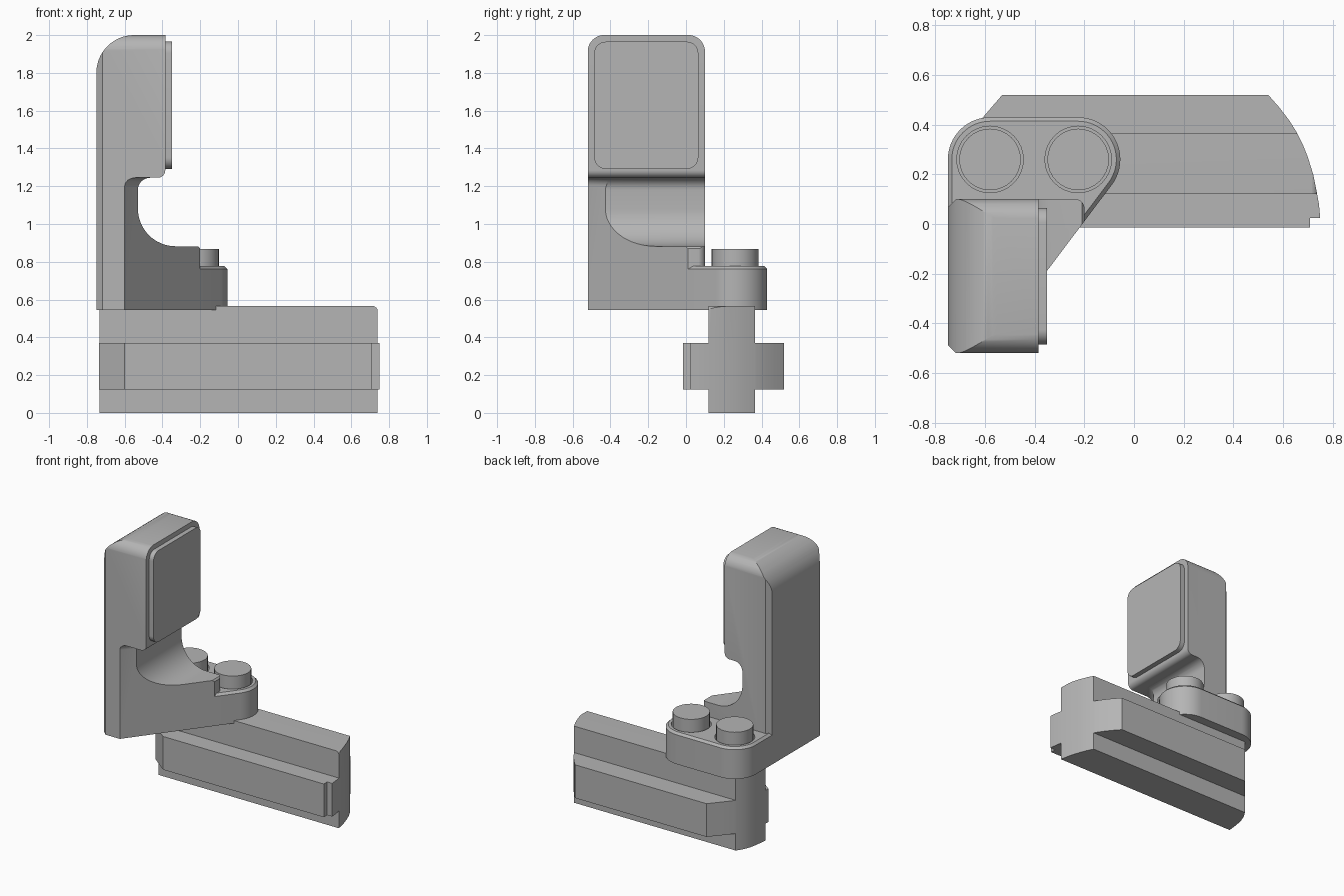
import bpy, bmesh, math
from mathutils import Vector

cube = bpy.data.objects.get("Cube")
if cube:
    bpy.data.objects.remove(cube, do_unlink=True)

grey = bpy.data.materials.new("plain grey")
grey.use_nodes = True
colour = (0.46, 0.46, 0.46, 1)
grey.diffuse_color = colour
grey.node_tree.nodes["Principled BSDF"].inputs["Base Color"].default_value = colour


def arc(cx, cy, r, start, end, n=12):
    angles = [math.radians(start + (end - start) * i / n) for i in range(n + 1)]
    return [(cx + r * math.cos(a), cy + r * math.sin(a)) for a in angles]


def rounded_rect(x0, y0, x1, y1, r):
    return (arc(x1 - r, y1 - r, r, 0, 90) + arc(x0 + r, y1 - r, r, 90, 180)
            + arc(x0 + r, y0 + r, r, 180, 270) + arc(x1 - r, y0 + r, r, 270, 360))


def prism(name, outline, axis, lo, hi, top_bevel=0.0):
    """Extrude a 2D outline along an axis, optionally chamfering the far rim."""
    place = {"x": lambda a, b, t: (t, a, b),
             "y": lambda a, b, t: (a, t, b),
             "z": lambda a, b, t: (a, b, t)}[axis]
    bm = bmesh.new()
    face = bm.faces.new([bm.verts.new(place(a, b, lo)) for a, b in outline])
    new = bmesh.ops.extrude_face_region(bm, geom=[face])["geom"]
    verts = [g for g in new if isinstance(g, bmesh.types.BMVert)]
    bmesh.ops.translate(bm, verts=verts, vec=Vector(place(0, 0, hi - lo)))
    bmesh.ops.recalc_face_normals(bm, faces=bm.faces)
    if top_bevel:
        rim = [g for g in new if isinstance(g, bmesh.types.BMEdge)]
        bmesh.ops.bevel(bm, geom=rim, offset=top_bevel, segments=1, affect="EDGES")
    mesh = bpy.data.meshes.new(name)
    bm.to_mesh(mesh)
    bm.free()
    obj = bpy.data.objects.new(name, mesh)
    bpy.context.collection.objects.link(obj)
    mesh.materials.append(grey)
    return obj


def activate(obj):
    bpy.ops.object.select_all(action="DESELECT")
    obj.select_set(True)
    bpy.context.view_layer.objects.active = obj


def apply_modifiers(obj):
    activate(obj)
    for mod in list(obj.modifiers):
        bpy.ops.object.modifier_apply(modifier=mod.name)


def carve(obj, cutter, operation):
    mod = obj.modifiers.new("carve", "BOOLEAN")
    mod.operation, mod.solver, mod.object = operation, "EXACT", cutter
    apply_modifiers(obj)
    bpy.data.objects.remove(cutter, do_unlink=True)


def smooth(obj):
    activate(obj)
    bpy.ops.object.shade_smooth_by_angle(angle=math.radians(25))


# Base rail: cross-shaped section trimmed to the plan and to rounded ends
section = [(0.12, 0), (0.365, 0), (0.365, 0.125), (0.52, 0.125), (0.52, 0.37), (0.365, 0.37),
           (0.365, 0.565), (0.12, 0.565), (0.12, 0.37), (-0.015, 0.37), (-0.015, 0.125), (0.12, 0.125)]
rail = prism("base_rail", section, "x", -0.9, 0.9)
plan = [(-0.6, -0.015 - 0.0001), (0.71, -0.016), (0.71, 0.025), (0.75, 0.025), (0.745, 0.08),
        (0.735, 0.135), (0.722, 0.2), (0.7, 0.27), (0.68, 0.32), (0.655, 0.37), (0.627, 0.415),
        (0.585, 0.47), (0.54, 0.521), (-0.53, 0.521), (-0.6, 0.44), (-0.66, 0.367),
        (-0.69, 0.32), (-0.71, 0.27), (-0.723, 0.21), (-0.73, 0.15), (-0.735, 0.09)]
carve(rail, prism("plan", plan, "z", -0.1, 0.7), "INTERSECT")
ends = [(-0.9, -0.1), (0.74, -0.1), (0.8, 0.25), (0.8, 0.37)] + arc(0.71, 0.535, 0.031, 0, 90, 6) + [(-0.9, 0.566)]
carve(rail, prism("ends", ends, "y", -0.2, 0.7), "INTERSECT")

# Upright: side profile with hooked head and concave throat
BOTTOM, TOP, LEFT = 0.545, 2.0, -0.75
profile = [(LEFT, BOTTOM), (-0.2, BOTTOM), (-0.2, 0.87), (-0.21, 0.882)]
profile += arc(-0.33, 1.082, 0.2, 270, 180, 16)
profile += arc(-0.465, 1.18, 0.065, 180, 90, 8)
profile += arc(-0.425, 1.285, 0.04, 270, 360, 8)
profile += [(-0.385, TOP)] + arc(LEFT + 0.2, TOP - 0.2, 0.2, 90, 180, 16)
upright = prism("upright", profile, "y", -0.52, 0.1)
# Rounded shoulders across the head
shoulders = [(-0.53, 0.3), (0.11, 0.3)]
shoulders = [(-0.521, 0.4), (0.101, 0.4)] + arc(0.011, 1.911, 0.09, 0, 90) + arc(-0.431, 1.911, 0.09, 90, 180)
carve(upright, prism("shoulders", shoulders, "x", -1, 0), "INTERSECT")
# Chamfered outer corners and rounded deck corner
corners = [(-0.716, -0.522), (0, -0.522), (-0.199, 0)] + arc(-0.239, 0.061, 0.04, 0, 90, 6)
corners += [(-0.716, 0.101), (-0.751, 0.066), (-0.751, -0.487)]
carve(upright, prism("corners", corners, "z", 0.3, 2.3), "INTERSECT")

# Diagonal cut below the head, tangent to the round end of the mounting plate
R, BY, BX = 0.17, 0.26, (-0.58, -0.225)
corner = Vector((-0.6, -0.52))
to_end = Vector((BX[1], BY)) - corner
angle = math.atan2(to_end.y, to_end.x) - math.asin(R / to_end.length)
along = Vector((math.cos(angle), math.sin(angle)))
side = Vector((along.y, -along.x))
a, b = corner - along, corner + along * 2
wedge = prism("wedge", [a, b, b + side * 2, a + side * 2], "z", 0.2, 1.245)
bev = wedge.modifiers.new("round", "BEVEL")
bev.width, bev.segments = 0.045, 6
apply_modifiers(wedge)
carve(upright, wedge, "DIFFERENCE")

# Mounting plate with two counterbored holes
start = corner + along * (0.52 / along.y)
plate_plan = [(LEFT, 0), tuple(start)]
plate_plan += arc(BX[1], BY, R, math.degrees(angle) - 90, 90, 20) + arc(BX[0], BY, R, 90, 180, 16)
plate = prism("mounting_plate", plate_plan, "z", BOTTOM, 0.777, top_bevel=0.016)
for x in BX:
    carve(plate, prism("hole", arc(x, BY, 0.134, 0, 348.75, 31), "z", 0.7, 1), "DIFFERENCE")

# Bolts standing in the holes
bolts = [prism(f"bolt_{i + 1}", arc(x, BY, 0.124, 0, 348.75, 31), "z", 0.66, 0.868)
         for i, x in enumerate(BX)]

# Contact pad on the head
pad = prism("pad", rounded_rect(-0.485, 1.292, 0.065, 1.965, 0.06), "x", -0.4, -0.35)

for part in [rail, upright, plate, pad] + bolts:
    smooth(part)
